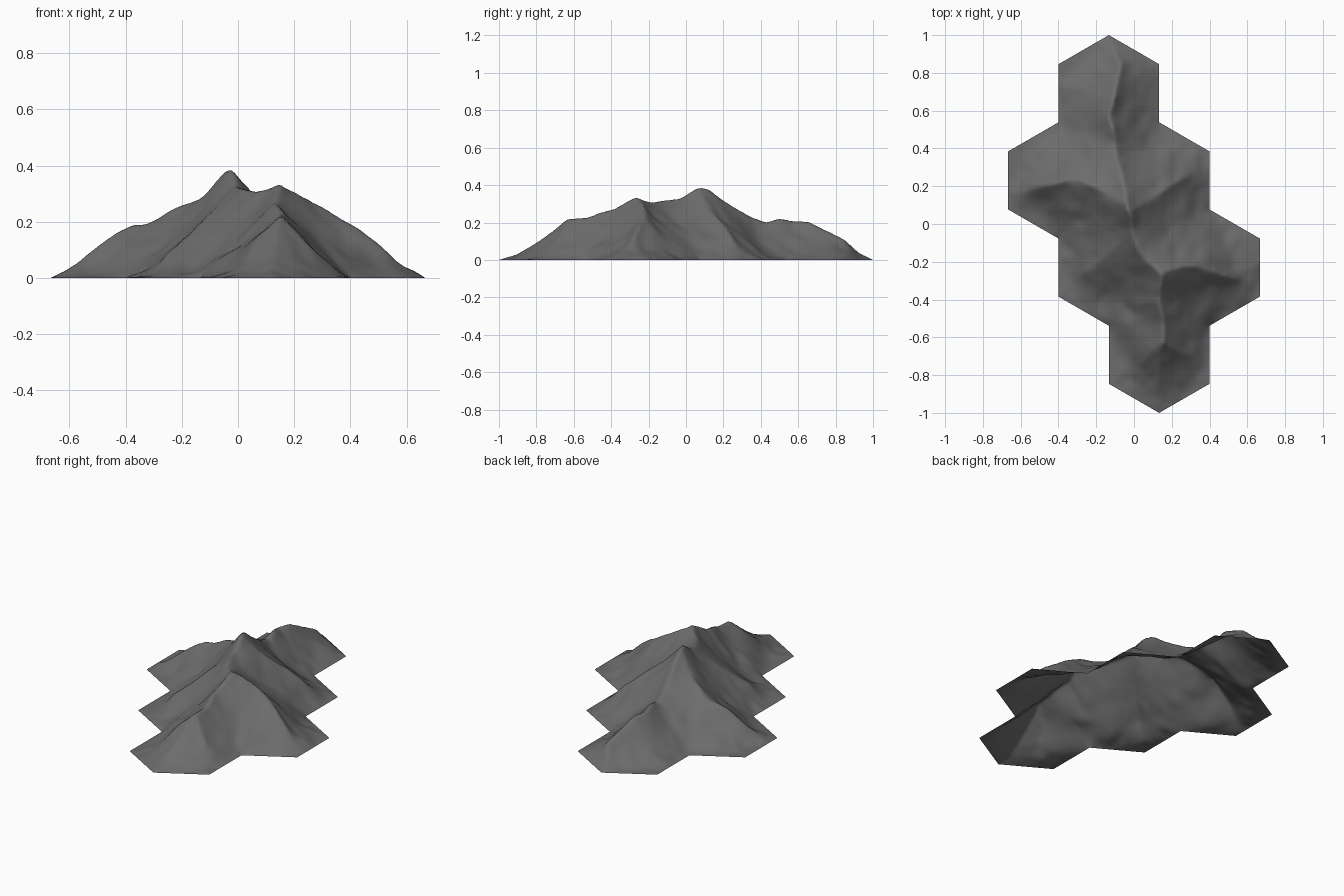
import bpy, bmesh, math
from mathutils import Vector, noise

if "Cube" in bpy.data.objects:
    bpy.data.objects.remove(bpy.data.objects["Cube"])

N = 24                       # triangle rows per hexagon tile
R = 4 / 13                   # hexagon circumradius
S = R / N
TILES = [(0, 0), (-1, -1), (-2, 1), (-3, 0), (-4, 2), (-5, 1)]
W = math.sqrt(3) / 2
NEIGH = [(1, 0), (0, 1), (-1, 1), (-1, 0), (0, -1), (1, -1)]
X0, Y0 = -W * R / 2, 2.25 * R


def pos(k):
    return X0 + k[1] * W * S, Y0 + (k[0] + k[1] / 2) * S


def nearest(x, y):
    j = round((x - X0) / (W * S))
    return round((y - Y0) / S - j / 2), j


# Ridge lines as (x, y, height)
main_ridge = [(-.133, 1, 0), (-.11, .92, .04), (-.07, .84, .113), (-.09, .75, .158),
              (-.11, .65, .21), (-.135, .57, .21), (-.11, .5, .225), (-.10, .43, .2),
              (-.09, .35, .228), (-.06, .25, .285), (-.05, .18, .33), (-.04, .12, .38),
              (-.03, .07, .392), (-.01, .03, .365), (-.01, -.03, .33), (.01, -.11, .32),
              (.06, -.19, .305), (.1, -.22, .315), (.15, -.27, .335), (.14, -.32, .31),
              (.13, -.38, .273), (.14, -.45, .258), (.16, -.52, .23), (.15, -.63, .223),
              (.13, -.7, .16), (.13, -.8, .09), (.12, -.9, .03), (.133, -1, 0)]
spurs = [
    # west shoulder
    [(-.04, .1, .38), (-.07, .11, .35), (-.12, .15, .285), (-.22, .2, .253), (-.28, .23, .213),
     (-.33, .24, .187), (-.37, .23, .193), (-.43, .21, .163), (-.5, .2, .113), (-.58, .17, .045), (-.66, .15, 0)],
    # north-east spur
    [(-.02, .07, .38), (.06, .11, .29), (.16, .18, .21), (.24, .235, .14), (.29, .26, .085)],
    # east shoulder
    [(.15, -.26, .33), (.2, -.235, .305), (.26, -.22, .273), (.31, -.22, .248), (.36, -.23, .213),
     (.42, -.25, .183), (.5, -.28, .122), (.57, -.3, .05), (.66, -.33, 0)],
    # south-west spur
    [(-.01, -.02, .33), (-.05, -.08, .275), (-.12, -.15, .205), (-.2, -.21, .13), (-.26, -.26, .08)],
    # southern side spurs
    [(.13, -.4, .268), (.05, -.42, .18), (-.03, -.44, .09)],
    [(.15, -.62, .22), (.22, -.67, .15), (.28, -.7, .085)],
    [(.15, -.63, .22), (.08, -.69, .145), (.04, -.74, .09)],
]

# Triangular lattice filling the six tiles
keys = set()
for ti, tj in TILES:
    for i in range(-N, N + 1):
        for j in range(max(-N, -N - i), min(N, N - i) + 1):
            keys.add((ti * N + i, tj * N + j))
keys = sorted(keys)
index = {k: n for n, k in enumerate(keys)}
links = [[index[(k[0] + a, k[1] + b)] for a, b in NEIGH if (k[0] + a, k[1] + b) in index] for k in keys]
height = [0.0] * len(keys)
fixed = [len(l) < 6 for l in links]
rim = list(fixed)

# Pin the ridge heights
for line in [main_ridge] + spurs:
    for p, q in zip(line, line[1:]):
        for t in range(21):
            x, y, z = Vector(p).lerp(Vector(q), t / 20)
            n = index.get(nearest(x, y))
            if n is not None and not rim[n]:
                height[n] = max(height[n], z)
                fixed[n] = True

# Stretch concave slopes between ridges and rim, with gullies from noise
SAG = .00013
rough = []
for k in keys:
    x, y = pos(k)
    rough.append(.0006 * noise.noise((x * 9, y * 9, 3)) + .0012 * noise.noise((x * 20, y * 20, 7)) - SAG)
free = [n for n in range(len(keys)) if not fixed[n]]
h = height
for step in range(160):
    for n in free:
        a, b, c, d, e, f = links[n]
        target = (h[a] + h[b] + h[c] + h[d] + h[e] + h[f]) / 6 + rough[n]
        h[n] = max(0, h[n] + 1.85 * (target - h[n]))

# Soften the lattice steps on the crests
for step in range(2):
    height = [z if rim[n] else .6 * z + .4 * sum(height[m] for m in links[n]) / 6
              for n, z in enumerate(height)]

# Open terrain surface
bm = bmesh.new()
verts = [bm.verts.new((*pos(k), height[n])) for n, k in enumerate(keys)]
for i, j in keys:
    for tri in (((i, j), (i, j + 1), (i + 1, j)), ((i, j), (i - 1, j + 1), (i, j + 1))):
        if all(k in index for k in tri):
            bm.faces.new([verts[index[k]] for k in tri])
for f in bm.faces:
    f.smooth = True
mesh = bpy.data.meshes.new("mountain_terrain")
bm.to_mesh(mesh)
bm.free()
obj = bpy.data.objects.new("mountain_terrain", mesh)
bpy.context.collection.objects.link(obj)

# Dark rock
rock = bpy.data.materials.new("dark_rock")
rock.diffuse_color = (.15, .15, .15, 1)
rock.use_nodes = True
rock.node_tree.nodes["Principled BSDF"].inputs["Base Color"].default_value = rock.diffuse_color
mesh.materials.append(rock)
